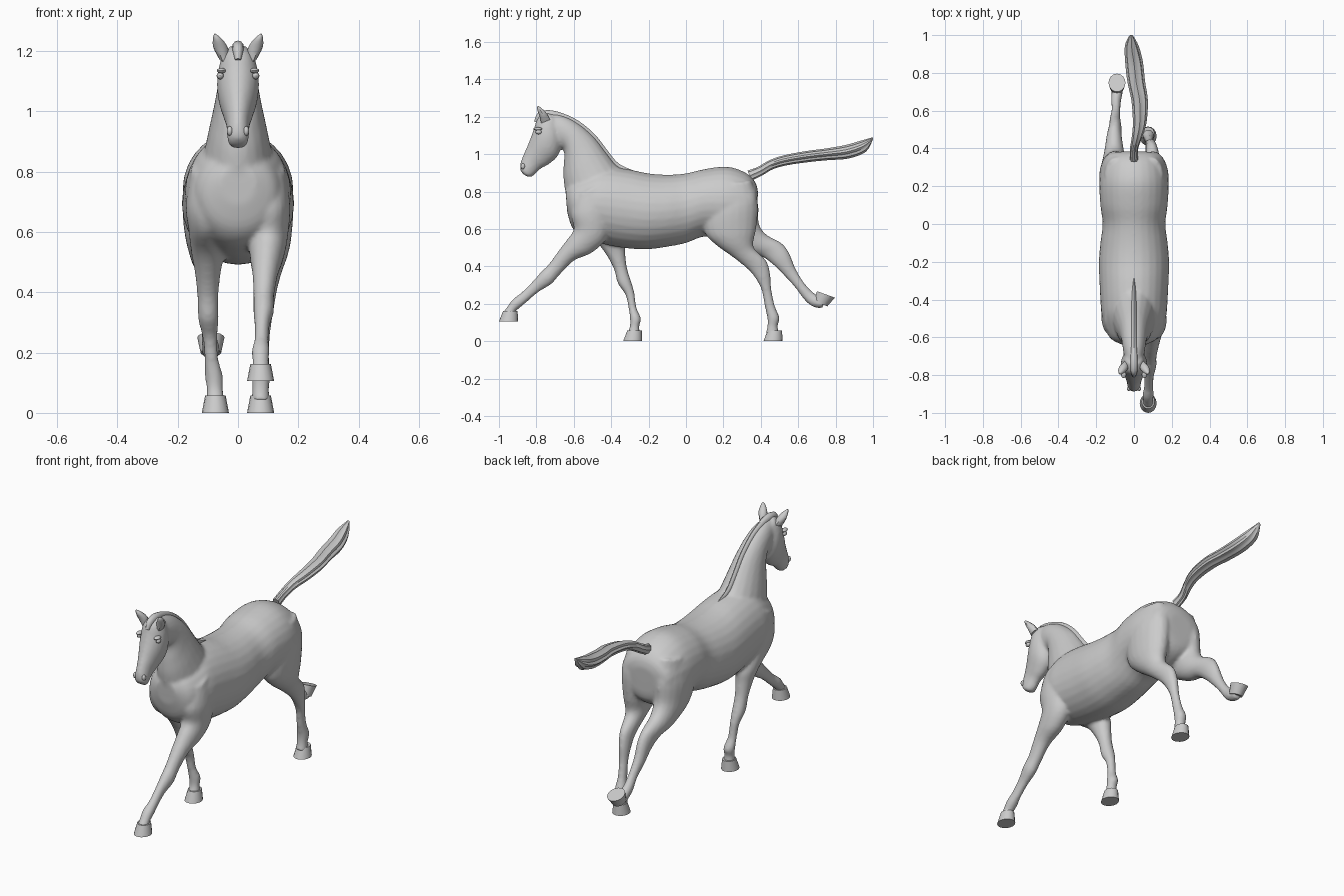
import bpy, bmesh, math
from mathutils import Vector, Matrix


def finish(name, bm, angle=40):
    bmesh.ops.recalc_face_normals(bm, faces=bm.faces)
    mesh = bpy.data.meshes.new(name)
    bm.to_mesh(mesh)
    bm.free()
    ob = bpy.data.objects.new(name, mesh)
    bpy.context.collection.objects.link(ob)
    bpy.ops.object.select_all(action='DESELECT')
    ob.select_set(True)
    bpy.context.view_layer.objects.active = ob
    bpy.ops.object.shade_smooth_by_angle(angle=math.radians(angle))
    return ob


def spline(rows, steps):
    # Catmull-Rom interpolation of the cross-section table
    rows = [Vector(r) for r in rows]
    out = []
    for i in range(len(rows) - 1):
        a, b, c, d = rows[max(i - 1, 0)], rows[i], rows[i + 1], rows[min(i + 2, len(rows) - 1)]
        for k in range(steps):
            t = k / steps
            out.append(0.5 * (2 * b + (c - a) * t + (2 * a - 5 * b + 4 * c - d) * t * t
                              + (3 * b - a - 3 * c + d) * t ** 3))
    return out + [rows[-1]]


def loft(name, rows, sides=20, steps=4, ridges=0, depth=0.0):
    # each row: edge point (y, z), opposite edge point (y, z), half width, centre x
    bm = bmesh.new()
    rings = []
    for y1, z1, y2, z2, w, x in spline(rows, steps):
        c = Vector((x, (y1 + y2) / 2, (z1 + z2) / 2))
        v = Vector((0, (y1 - y2) / 2, (z1 - z2) / 2))
        ring = []
        for i in range(sides):
            a = math.tau * i / sides
            s = 1 + depth * math.cos(ridges * a)
            ring.append(bm.verts.new(c + s * (v * math.sin(a) + Vector((w * math.cos(a), 0, 0)))))
        rings.append(ring)
    for r, q in zip(rings, rings[1:]):
        for i in range(sides):
            j = (i + 1) % sides
            bm.faces.new((r[i], r[j], q[j], q[i]))
    bm.faces.new(rings[0])
    bm.faces.new(rings[-1])
    return finish(name, bm)


def hoof(name, x, y, z, tilt=0):
    bm = bmesh.new()
    bmesh.ops.create_cone(bm, cap_ends=True, segments=16, radius1=1, radius2=0.76, depth=1)
    for v in bm.verts:
        top = v.co.z > 0
        v.co = Vector((v.co.x * 0.045, v.co.y * 0.051 + 0.010 * top, 0.057 * top))
    bm.transform(Matrix.Translation((x, y, z)) @ Matrix.Rotation(math.radians(tilt), 4, 'X'))
    return finish(name, bm, 35)


def ball(name, loc, scale):
    bm = bmesh.new()
    bmesh.ops.create_uvsphere(bm, u_segments=12, v_segments=8, radius=1)
    bm.transform(Matrix.Translation(loc) @ Matrix.Diagonal((*scale, 1)))
    return finish(name, bm)


# Trunk, rump to chest
trunk = [(.385, .80, .38, .70, .07), (.37, .85, .37, .62, .135), (.32, .90, .32, .57, .165),
         (.22, .933, .22, .545, .183), (.10, .92, .10, .56, .178), (0, .897, 0, .525, .166),
         (-.1, .89, -.1, .505, .178), (-.2, .897, -.2, .492, .186), (-.3, .917, -.3, .495, .183),
         (-.4, .93, -.4, .51, .178), (-.48, .925, -.48, .53, .172), (-.56, .89, -.56, .56, .15),
         (-.61, .86, -.61, .61, .12), (-.645, .82, -.635, .69, .06)]
# Neck, withers to poll
neck = [(-.30, .90, -.52, .60, .10), (-.37, .94, -.62, .72, .115), (-.42, 1.0, -.652, .84, .10),
        (-.49, 1.09, -.655, .93, .08), (-.57, 1.16, -.65, 1.0, .067), (-.65, 1.203, -.66, 1.03, .06),
        (-.73, 1.22, -.70, 1.03, .05), (-.77, 1.2, -.74, 1.05, .04)]
# Head, poll to muzzle
head = [(-.74, 1.225, -.68, 1.15, .045), (-.79, 1.20, -.665, 1.10, .062), (-.812, 1.14, -.665, 1.05, .07),
        (-.83, 1.09, -.685, .99, .065), (-.85, 1.04, -.735, .945, .050), (-.87, .995, -.78, .92, .039),
        (-.886, .95, -.81, .89, .036), (-.886, .915, -.83, .877, .032), (-.87, .893, -.85, .88, .015)]
# Hind leg on the ground (right)
hind_right = [(.12, .82, .35, .86, .06, .095), (.09, .69, .385, .74, .085, .098), (.10, .58, .375, .60, .075, .103),
              (.16, .515, .36, .53, .06, .105), (.25, .45, .37, .49, .046, .10), (.33, .385, .43, .43, .034, .095),
              (.375, .33, .45, .36, .029, .09), (.405, .27, .457, .275, .023, .085), (.42, .19, .475, .19, .023, .08),
              (.435, .125, .50, .125, .031, .077), (.435, .08, .49, .08, .028, .075), (.425, .04, .50, .04, .031, .075)]
# Hind leg pushing off (left)
hind_left = [(.12, .82, .35, .86, .06, -.095), (.10, .69, .385, .74, .085, -.098), (.16, .57, .39, .63, .075, -.103),
             (.30, .48, .43, .57, .055, -.105), (.40, .455, .51, .525, .041, -.105), (.47, .405, .55, .475, .034, -.10),
             (.53, .345, .585, .39, .028, -.10), (.585, .285, .63, .315, .023, -.095), (.625, .23, .675, .265, .026, -.095),
             (.665, .192, .71, .24, .029, -.09), (.70, .178, .72, .228, .029, -.09), (.73, .178, .745, .222, .029, -.09)]
# Foreleg reaching forward (right)
fore_right = [(-.59, .78, -.42, .85, .055, .10), (-.615, .68, -.40, .70, .07, .103), (-.60, .60, -.42, .56, .065, .10),
              (-.635, .545, -.50, .475, .055, .095), (-.68, .485, -.60, .43, .042, .09), (-.735, .41, -.675, .355, .034, .085),
              (-.775, .37, -.72, .305, .034, .085), (-.825, .315, -.785, .265, .025, .08), (-.88, .26, -.845, .215, .024, .078),
              (-.925, .225, -.88, .185, .03, .075), (-.955, .185, -.91, .16, .027, .075), (-.98, .15, -.92, .135, .03, .075)]
# Foreleg under the body (left)
fore_left = [(-.59, .78, -.42, .85, .055, -.10), (-.60, .68, -.39, .70, .07, -.103), (-.57, .60, -.37, .62, .065, -.10),
             (-.48, .53, -.33, .53, .055, -.10), (-.425, .46, -.325, .47, .043, -.10), (-.385, .385, -.315, .39, .035, -.10),
             (-.365, .31, -.29, .31, .034, -.098), (-.325, .25, -.275, .255, .025, -.093), (-.308, .18, -.265, .18, .023, -.088),
             (-.30, .125, -.24, .12, .03, -.08), (-.30, .08, -.25, .08, .027, -.077), (-.315, .04, -.245, .04, .031, -.075)]

parts = [loft("trunk", [r + (0,) for r in trunk], 28),
         loft("neck", [r + (0,) for r in neck]),
         loft("head", [r + (0,) for r in head])]
for name, rows in (("hind_right", hind_right), ("hind_left", hind_left),
                   ("fore_right", fore_right), ("fore_left", fore_left)):
    parts.append(loft(name, rows))

# Fuse trunk, neck, head and legs into one continuous skin
bpy.ops.object.select_all(action='DESELECT')
for p in parts:
    p.select_set(True)
body = parts[0]
bpy.context.view_layer.objects.active = body
bpy.ops.object.join()
body.name = "horse_body"
remesh = body.modifiers.new("fuse", 'REMESH')
remesh.mode = 'VOXEL'
remesh.voxel_size = 0.009
remesh.use_smooth_shade = True
smooth = body.modifiers.new("soften", 'SMOOTH')
smooth.factor = 0.5
smooth.iterations = 5

# Hooves
hoof("hoof_hind_right", .075, .465, 0)
hoof("hoof_hind_left", -.09, .748, .25, 160)
hoof("hoof_fore_right", .075, -.949, .105)
hoof("hoof_fore_left", -.075, -.285, 0)

# Tail with strands
loft("tail", [(.33, .91, .35, .86, .02, 0), (.385, .93, .41, .89, .02, 0), (.45, .967, .465, .922, .025, .015),
              (.53, .993, .54, .943, .033, .03), (.65, 1.015, .655, .96, .04, .03), (.75, 1.028, .755, .97, .043, .012),
              (.85, 1.045, .87, .98, .043, 0), (.93, 1.068, .96, 1.015, .033, -.012), (1, 1.09, .998, 1.075, .008, -.015)],
     sides=32, ridges=8, depth=.09)

# Mane ridge along the crest
loft("mane", [(-.28, .912, -.30, .88, .004, 0), (-.36, .95, -.40, .91, .012, 0), (-.415, 1.013, -.46, .98, .014, 0),
              (-.485, 1.103, -.52, 1.06, .014, 0), (-.57, 1.175, -.59, 1.13, .014, 0), (-.65, 1.215, -.66, 1.17, .016, 0),
              (-.73, 1.235, -.73, 1.19, .02, 0), (-.79, 1.222, -.77, 1.18, .018, 0), (-.812, 1.175, -.79, 1.165, .01, 0)], sides=12)

# Ears, eyes and nostrils on both sides
for side, s in (("right", 1), ("left", -1)):
    loft("ear_" + side, [(-.775, 1.165, -.725, 1.185, .018, s * .045), (-.785, 1.205, -.745, 1.22, .024, s * .058),
                         (-.796, 1.238, -.772, 1.246, .014, s * .069), (-.795, 1.256, -.79, 1.258, .002, s * .077)], sides=10)
    ball("eye_" + side, (s * .059, -.788, 1.118), (.012, .017, .012))
    ball("brow_" + side, (s * .055, -.792, 1.135), (.015, .024, .009))
    ball("nostril_" + side, (s * .027, -.872, .935), (.010, .012, .016))
